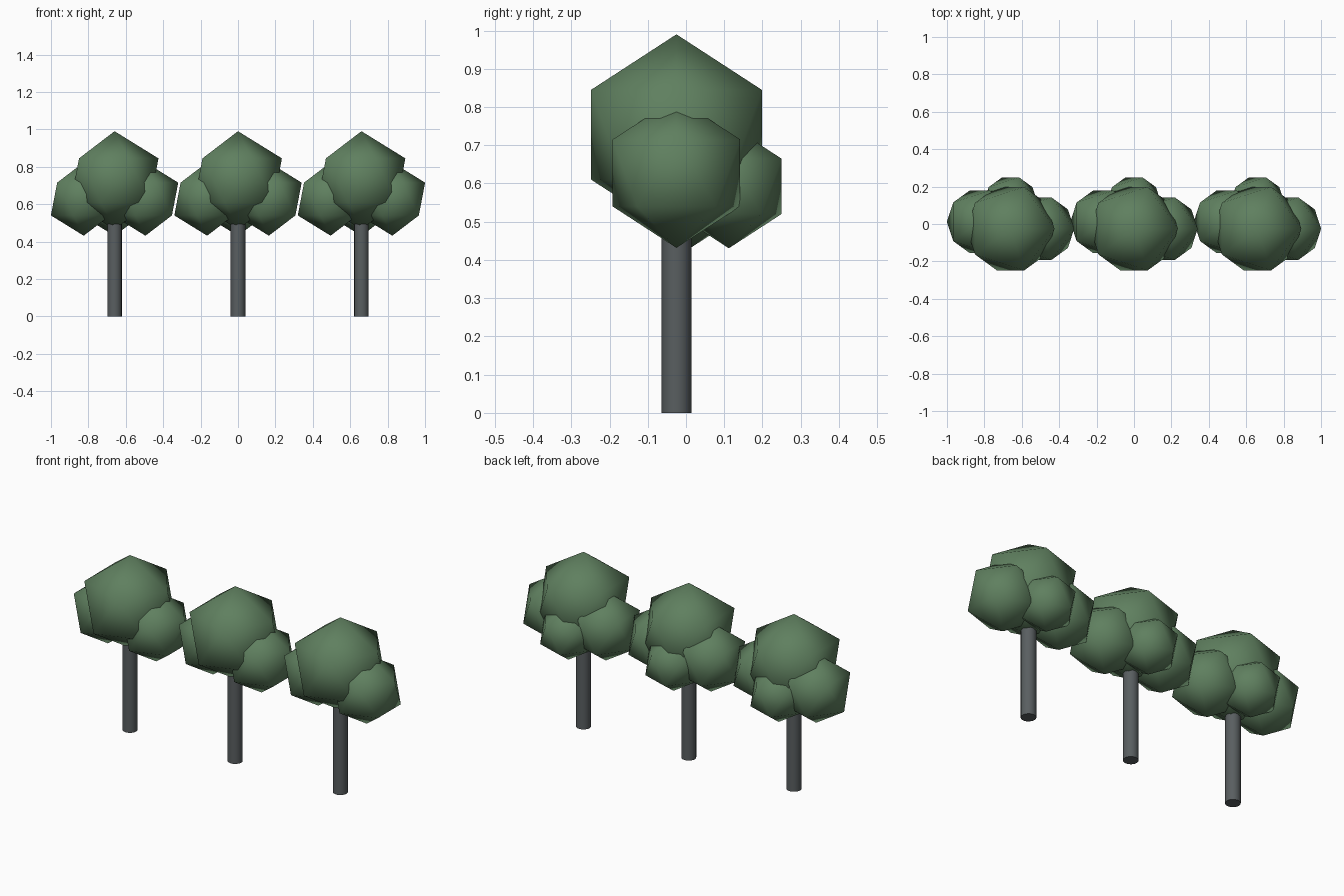
import bpy

if "Cube" in bpy.data.objects:
    bpy.data.objects.remove(bpy.data.objects["Cube"])


def material(name, rgb):
    m = bpy.data.materials.new(name)
    m.diffuse_color = (*rgb, 1.0)
    m.use_nodes = True
    m.node_tree.nodes["Principled BSDF"].inputs["Base Color"].default_value = m.diffuse_color
    return m


LEAF = material("leaf green", (0.115, 0.215, 0.115))
BARK = material("grey bark", (0.10, 0.113, 0.118))

Y = -0.025          # trunk line
SPACING = 0.66      # distance between trees

# name, centre relative to the tree, radius
CLUMPS = [
    ("crown", (0.0, Y, 0.7275), 0.2625),
    ("left_clump", (-0.165, 0.012, 0.6275), 0.196),
    ("right_clump", (0.165, Y, 0.6275), 0.196),
    ("back_clump", (0.0, 0.112, 0.5925), 0.162),
]


def finish(name, mat):
    ob = bpy.context.object
    ob.name = name
    ob.data.materials.append(mat)
    return ob


def tree(label, x):
    # Trunk, running up into the crown
    bpy.ops.mesh.primitive_cylinder_add(vertices=16, radius=0.039, depth=0.56,
                                        location=(x, Y, 0.28))
    finish(label + "_trunk", BARK)
    bpy.ops.object.shade_smooth_by_angle()
    # Foliage: smooth-shaded twenty-sided balls
    for part, (cx, cy, cz), r in CLUMPS:
        bpy.ops.mesh.primitive_ico_sphere_add(subdivisions=1, radius=r,
                                              location=(x + cx, cy, cz))
        finish(label + "_" + part, LEAF)
        bpy.ops.object.shade_smooth()


for i, label in enumerate(("left_tree", "middle_tree", "right_tree")):
    tree(label, (i - 1) * SPACING)
